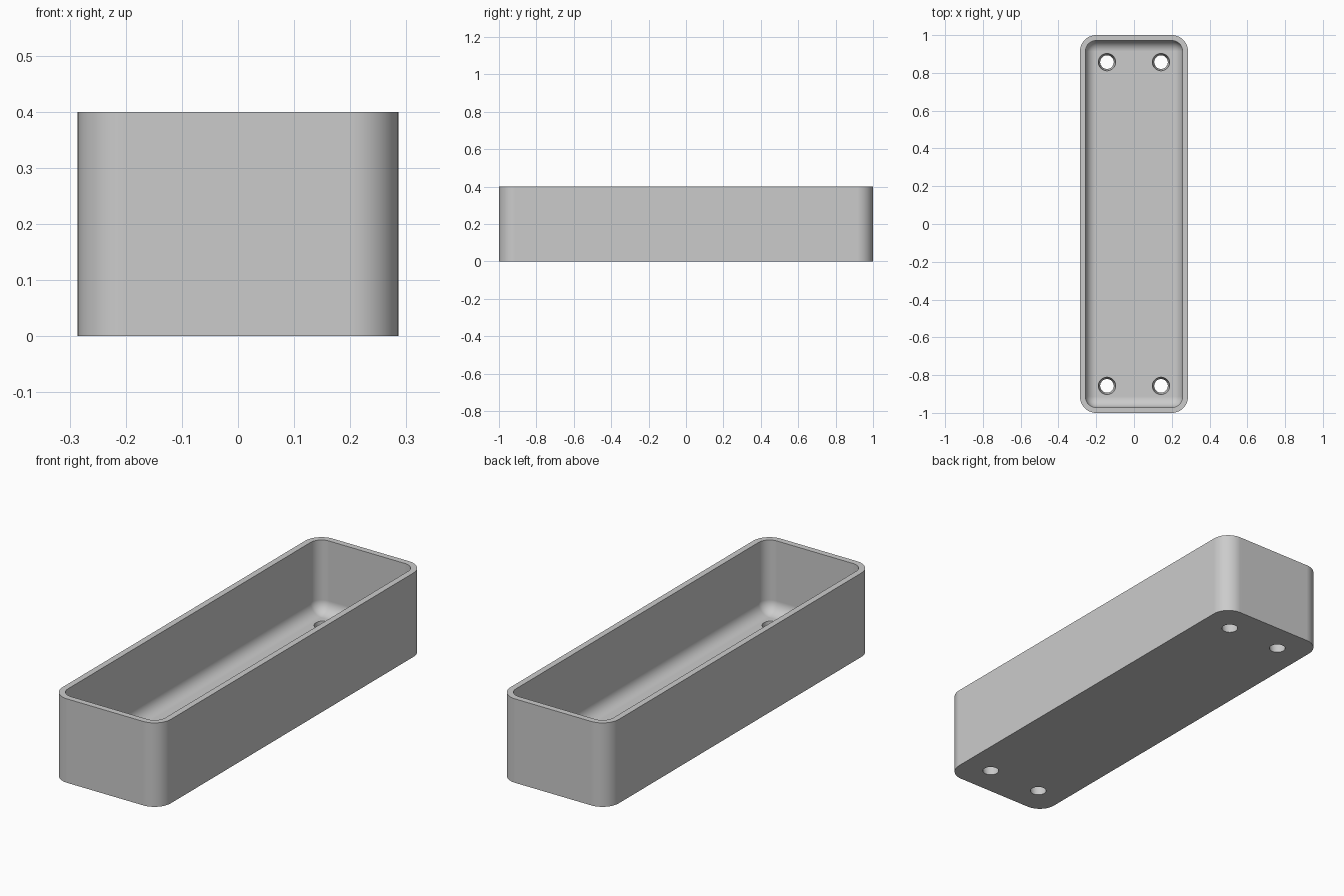
import bpy, bmesh, math
from math import sin, cos, pi

if "Cube" in bpy.data.objects:
    bpy.data.objects.remove(bpy.data.objects["Cube"], do_unlink=True)

HALF_X, HALF_Y, HEIGHT = 0.286, 1.0, 0.4
WALL, FLOOR = 0.029, 0.057
OUTER_R, FILLET = 0.086, 0.057
SEG = 12

# Plain grey material
grey = bpy.data.materials.new("grey")
grey.use_nodes = True
colour = (0.6, 0.6, 0.6, 1)
grey.diffuse_color = colour
grey.node_tree.nodes["Principled BSDF"].inputs["Base Color"].default_value = colour


def rounded_ring(bm, inset, radius, z):
    """Loop of vertices around a rounded rectangle."""
    ring = []
    for k, (sx, sy) in enumerate([(1, 1), (-1, 1), (-1, -1), (1, -1)]):
        cx = sx * (HALF_X - inset - radius)
        cy = sy * (HALF_Y - inset - radius)
        for i in range(SEG + 1):
            a = (k + i / SEG) * pi / 2
            ring.append(bm.verts.new((cx + radius * cos(a), cy + radius * sin(a), z)))
    return ring


# Tray shell: outside, rim, inner wall, then the fillet down to the floor
bm = bmesh.new()
levels = [(0, OUTER_R, 0), (0, OUTER_R, HEIGHT), (WALL, FILLET, HEIGHT)]
for i in range(SEG + 1):
    a = i / SEG * pi / 2
    d = FILLET * (1 - cos(a))
    levels.append((WALL + d, max(FILLET - d, 0.001), FLOOR + FILLET * (1 - sin(a))))
rings = [rounded_ring(bm, *level) for level in levels]
for low, high in zip(rings, rings[1:]):
    for i in range(len(low)):
        j = (i + 1) % len(low)
        bm.faces.new((low[i], low[j], high[j], high[i]))
bm.faces.new(rings[0][::-1])
bm.faces.new(rings[-1])
bmesh.ops.recalc_face_normals(bm, faces=bm.faces)
mesh = bpy.data.meshes.new("tray")
bm.to_mesh(mesh)
bm.free()
mesh.materials.append(grey)
tray = bpy.data.objects.new("tray", mesh)
bpy.context.collection.objects.link(tray)

# Tapered screw holes near the four corners of the floor
bm = bmesh.new()
for sx in (-1, 1):
    for sy in (-1, 1):
        made = bmesh.ops.create_cone(bm, cap_ends=True, segments=40, radius1=0.026,
                                     radius2=0.056, depth=FLOOR * 3)
        bmesh.ops.translate(bm, verts=made["verts"],
                            vec=(sx * 0.143, sy * 0.857, FLOOR / 2))
mesh = bpy.data.meshes.new("hole_cutter")
bm.to_mesh(mesh)
bm.free()
mesh.materials.append(grey)
cutter = bpy.data.objects.new("hole_cutter", mesh)
bpy.context.collection.objects.link(cutter)
cutter.hide_render = True

bpy.ops.object.select_all(action="DESELECT")
tray.select_set(True)
bpy.context.view_layer.objects.active = tray
cut = tray.modifiers.new("screw_holes", "BOOLEAN")
cut.operation = "DIFFERENCE"
cut.solver = "EXACT"
cut.object = cutter
bpy.ops.object.modifier_apply(modifier=cut.name)
bpy.data.objects.remove(cutter, do_unlink=True)

# Smooth rounded corners, crisp rims
bpy.ops.object.shade_smooth_by_angle(angle=math.radians(35))
flat = tray.modifiers.new("flat_walls", "WEIGHTED_NORMAL")
flat.keep_sharp = True
